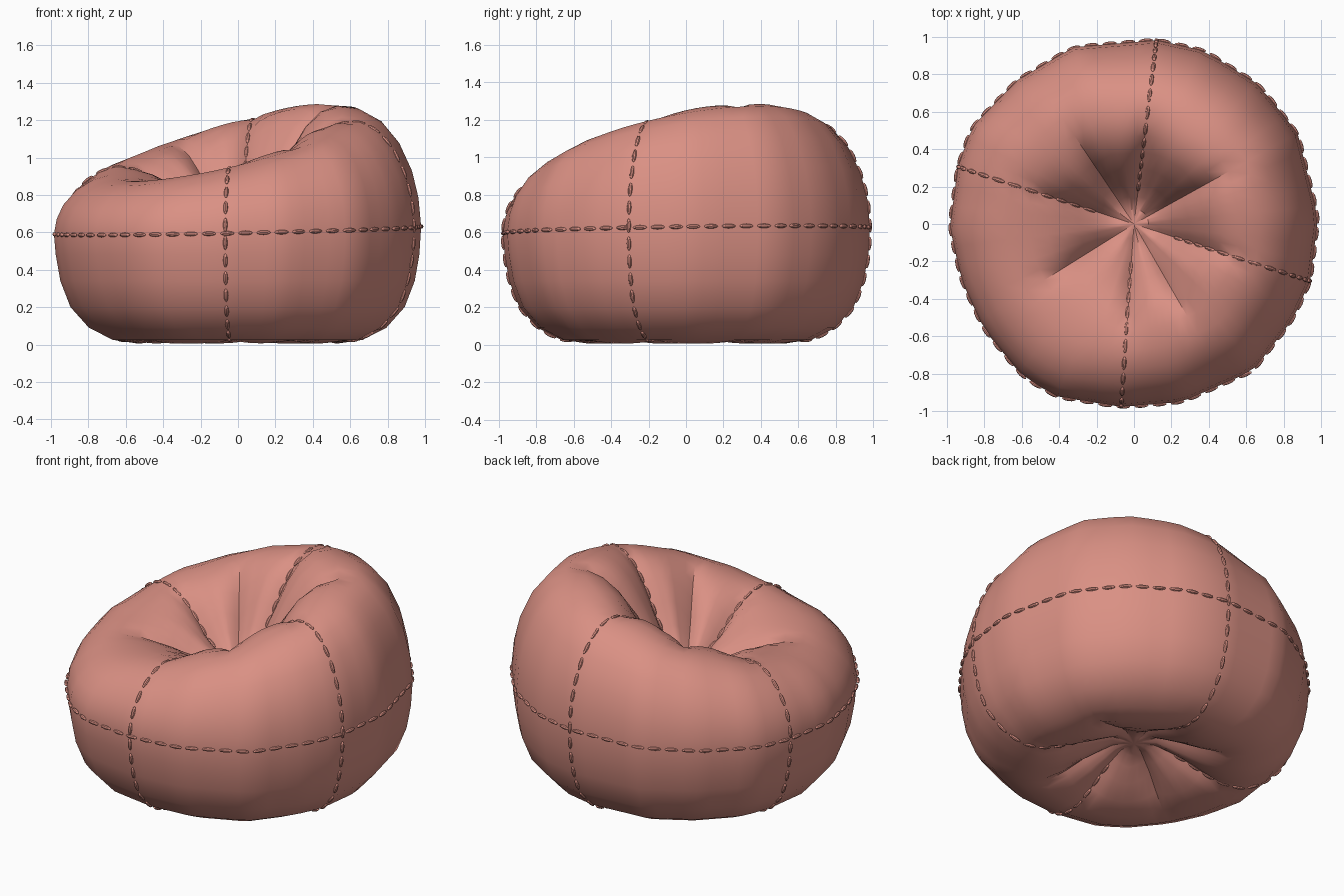
import bpy, bmesh, math
from mathutils import Vector, Matrix

if "Cube" in bpy.data.objects:
    bpy.data.objects.remove(bpy.data.objects["Cube"])

mat = bpy.data.materials.new("dusty coral fabric")
mat.diffuse_color = (0.70, 0.28, 0.23, 1)
mat.use_nodes = True
mat.node_tree.nodes["Principled BSDF"].inputs["Base Color"].default_value = mat.diffuse_color

# widest outline seen from above: (angle, radius)
OUTLINE = [(2, .985), (29, 1.0), (48, 1.0), (68, 1.0), (83, .99), (109, 1.0), (129, .99),
           (149, 1.01), (162, .99), (181, .985), (198, .97), (215, .98), (234, 1.01), (246, 1.01),
           (266, .98), (285, .985), (309, 1.01), (329, .99), (342, .99), (362, .985)]
SEAMS = [83, 162, 266, 342]
PINCHES = [29, 83, 124, 162, 212, 266, 300, 342]   # seams and the folds between them
CENTRE_Z = 0.71

# profile from bottom centre to top centre: (radius, zone, height)
PROFILE = [(.06, 'b', .17), (.13, 'b', .16), (.2, 'b', .125), (.3, 'b', .075), (.42, 'b', .03), (.55, 'b', .005),
           (.68, 'b', .025), (.81, 'b', .09), (.91, 'b', .20), (.965, 'b', .34), (.99, 'b', .48),
           (1.0, 's', 0), (.985, 's', .25), (.95, 's', .48), (.88, 's', .72), (.79, 's', .89),
           (.69, 's', .975), (.58, 's', 1.0), (.48, 'd', .96), (.39, 'd', .84), (.30, 'd', .62),
           (.22, 'd', .36), (.15, 'd', .15), (.08, 'd', .03)]


def outline(a):
    a = (a - 2) % 360 + 2
    for (a0, r0), (a1, r1) in zip(OUTLINE, OUTLINE[1:]):
        if a0 <= a <= a1:
            s = lambda d: math.sin(math.radians(d))
            return r0 * r1 * s(a1 - a0) / (r0 * s(a - a0) + r1 * s(a1 - a))


def ring_point(a, i):
    r, zone, h = PROFILE[i]
    rim = 1.085 + .205 * math.cos(math.radians(a - 35))
    mid = .61 + .025 * math.cos(math.radians(a - 35))
    gap = min(abs((a - p + 180) % 360 - 180) for p in PINCHES)
    pinch = math.exp(-math.radians(gap) * r / .06)
    fade = max(0, 1 - abs(r - .32) / .33)
    if zone == 'b':
        z = h + .07 * fade * pinch
    elif zone == 's':
        z = mid + (rim - mid) * h - .12 * fade * pinch
    else:
        z = CENTRE_Z + (rim - CENTRE_Z) * h - .12 * fade * pinch
    rr = r * outline(a)
    t = math.radians(a)
    return Vector((rr * math.cos(t), rr * math.sin(t), z))


def surface(a, t):
    i = min(int(t), len(PROFILE) - 2)
    return ring_point(a, i).lerp(ring_point(a, i + 1), t - i)


def finish(bm, name):
    bmesh.ops.recalc_face_normals(bm, faces=bm.faces)
    me = bpy.data.meshes.new(name)
    bm.to_mesh(me)
    bm.free()
    me.materials.append(mat)
    ob = bpy.data.objects.new(name, me)
    bpy.context.collection.objects.link(ob)
    bpy.ops.object.select_all(action='DESELECT')
    ob.select_set(True)
    bpy.context.view_layer.objects.active = ob
    bpy.ops.object.shade_smooth_by_angle(angle=math.radians(40))


# cushion body
angles = []
for p, q in zip(PINCHES, PINCHES[1:] + [PINCHES[0] + 360]):
    angles += [p + (q - p) * k / 8 for k in range(8)]
bm = bmesh.new()
rings = [[bm.verts.new(ring_point(a, i)) for a in angles] for i in range(len(PROFILE))]
n = len(angles)
for lo, hi in zip(rings, rings[1:]):
    for k in range(n):
        bm.faces.new((lo[k], lo[(k + 1) % n], hi[(k + 1) % n], hi[k]))
for ring, z in ((rings[0], .17), (rings[-1], CENTRE_Z)):
    c = bm.verts.new((0, 0, z))
    for k in range(n):
        bm.faces.new((ring[k], ring[(k + 1) % n], c))
finish(bm, "cushion_body")


# raised stitches along a path of (angle, profile position)
def stitch(name, path, length=.075, gap=.02):
    bm = bmesh.new()
    pts = [surface(a, t) for a, t in path]
    start, dist = 0, 0
    for k in range(1, len(pts)):
        dist += (pts[k] - pts[k - 1]).length
        if dist >= length:
            a, t = path[(start + k) // 2]
            x = (pts[k] - pts[start]).normalized()
            du = surface(a + 1, t) - surface(a - 1, t)
            dv = surface(a, t + .1) - surface(a, t - .1)
            nz = du.cross(dv).normalized()
            y = nz.cross(x).normalized()
            nz = x.cross(y)
            rot = Matrix((x, y, nz)).transposed().to_4x4()
            size = Matrix.Diagonal((length / 2, .012, .011, 1))
            centre = (pts[start] + pts[k]) / 2 + nz * .003
            # lay the ball's poles along the dash
            bmesh.ops.create_uvsphere(bm, u_segments=8, v_segments=6, radius=1,
                                      matrix=Matrix.Translation(centre) @ rot @ size
                                      @ Matrix.Rotation(math.pi / 2, 4, 'Y'))
            dist = -gap
            start = k
        elif dist <= 0:
            start = k
    finish(bm, name)


for i, a in enumerate(SEAMS):
    stitch(f"panel_stitches_{i + 1}", [(a, 2.5 + k * .02) for k in range(960)])
stitch("waist_stitches", [(k * .25, 11.0) for k in range(1440)])
